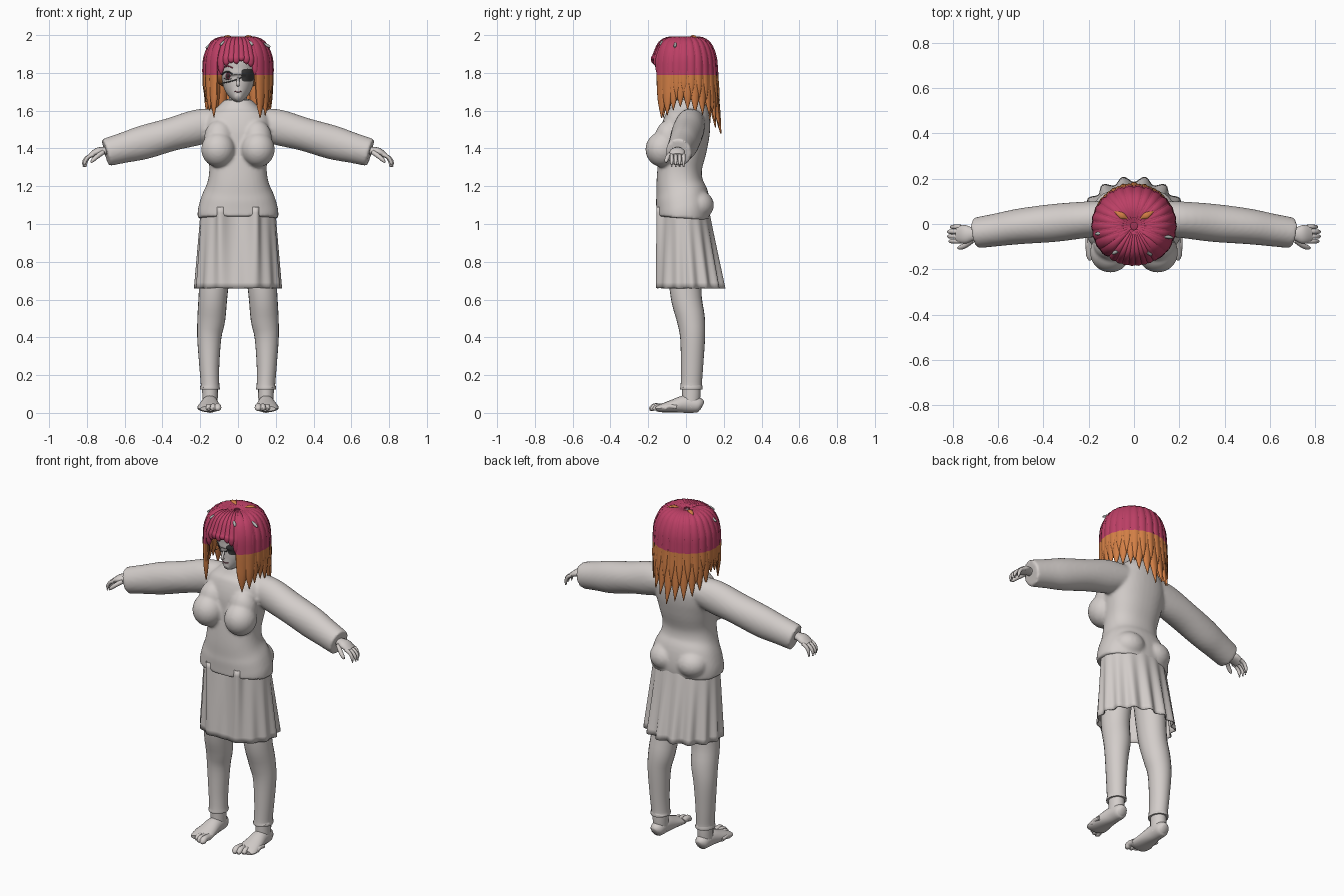
import bpy, bmesh, math, random
from mathutils import Vector, Matrix
from mathutils.bvhtree import BVHTree

random.seed(4)
if "Cube" in bpy.data.objects:
    bpy.data.objects.remove(bpy.data.objects["Cube"])
X, Y, Z = Vector((1, 0, 0)), Vector((0, 1, 0)), Vector((0, 0, 1))


def material(name, colour):
    m = bpy.data.materials.new(name)
    m.use_nodes = True
    m.diffuse_color = (*colour, 1)
    m.node_tree.nodes["Principled BSDF"].inputs["Base Color"].default_value = (*colour, 1)
    return m


GREY = material("pale grey", (0.65, 0.61, 0.59))
PINK = material("magenta", (0.50, 0.05, 0.13))
ORANGE = material("orange", (0.64, 0.21, 0.06))
DARK = material("charcoal", (0.05, 0.05, 0.05))
WINE = material("dark wine", (0.13, 0.03, 0.05))
CLIP = material("clip grey", (0.45, 0.47, 0.46))


def spline(rows, steps):
    """Catmull-Rom through rows of numbers."""
    out = []
    for i in range(len(rows) - 1):
        p = [rows[max(i - 1, 0)], rows[i], rows[i + 1], rows[min(i + 2, len(rows) - 1)]]
        for k in range(steps):
            t = k / steps
            out.append([b + 0.5 * t * (c - a + t * (2 * a - 5 * b + 4 * c - d + t * (3 * (b - c) + d - a)))
                        for a, b, c, d in zip(*p)])
    return out + [list(rows[-1])]


def tube(bm, rows, hint, seg=16, power=1.0, steps=4):
    """Loft of ellipses; each row is x, y, z, radius along side, radius along up."""
    rows = spline(rows, steps)
    mid = [Vector(r[:3]) for r in rows]
    loops = []
    for i, r in enumerate(rows):
        t = (mid[min(i + 1, len(mid) - 1)] - mid[max(i - 1, 0)]).normalized()
        side = hint.cross(t).normalized()
        up = t.cross(side)
        loop = []
        for k in range(seg):
            c, s = math.cos(k * math.tau / seg), math.sin(k * math.tau / seg)
            c, s = [math.copysign(abs(v) ** power, v) for v in (c, s)]
            loop.append(bm.verts.new(mid[i] + side * max(r[3], 0.001) * c + up * max(r[4], 0.001) * s))
        loops.append(loop)
    for a, b in zip(loops, loops[1:]):
        for k in range(seg):
            bm.faces.new((a[k], a[k - 1], b[k - 1], b[k]))
    bm.faces.new(loops[0])
    bm.faces.new(loops[-1])


def blob(bm, centre, radii):
    bmesh.ops.create_uvsphere(bm, u_segments=24, v_segments=14, radius=1,
                              matrix=Matrix.Translation(centre) @ Matrix.Diagonal((*radii, 1)))


def flip(rows, s):
    return [(s * r[0], *r[1:]) for r in rows]


def body_rows(rows):
    """z, half width, front y, back y -> tube rows."""
    return [(0, (f + b) / 2, z, w, (b - f) / 2) for z, w, f, b in rows]


def finish(name, bm, mats, rule=None):
    bmesh.ops.recalc_face_normals(bm, faces=bm.faces)
    for f in bm.faces:
        f.smooth = True
        if rule:
            f.material_index = rule(f.calc_center_median())
    me = bpy.data.meshes.new(name)
    bm.to_mesh(me)
    bm.free()
    me.set_sharp_from_angle(angle=math.radians(50))
    for m in mats:
        me.materials.append(m)
    ob = bpy.data.objects.new(name, me)
    bpy.context.scene.collection.objects.link(ob)
    return ob


# Top: torso, bust, hips and sleeves fused into one smooth skin
bm = bmesh.new()
tube(bm, body_rows([(1.03, .214, -.157, .125), (1.08, .212, -.157, .13), (1.15, .192, -.16, .118),
                    (1.22, .162, -.157, .09), (1.30, .152, -.15, .085), (1.40, .165, -.14, .11),
                    (1.48, .18, -.135, .125), (1.55, .172, -.115, .13), (1.60, .13, -.09, .12),
                    (1.66, .068, -.06, .085)]), Y, 40, 0.88)
for s in (-1, 1):
    blob(bm, (s * .105, -.125, 1.395), (.09, .09, .094))
    blob(bm, (s * .1, -.09, 1.45), (.08, .075, .1))
    blob(bm, (s * .088, .06, 1.1), (.092, .088, .08))
    tube(bm, flip([(.06, .03, 1.54, .075, .07), (.2, .02, 1.515, .08, .094), (.35, .005, 1.475, .084, .088),
                   (.5, -.01, 1.432, .079, .09), (.6, -.025, 1.405, .073, .081),
                   (.7, -.04, 1.378, .068, .074)], s), Z, 28)
top = finish("top_with_sleeves", bm, [GREY])
mod = top.modifiers.new("fuse", "REMESH")
mod.mode, mod.voxel_size, mod.use_smooth_shade = "VOXEL", 0.009, True
mod = top.modifiers.new("soften", "SMOOTH")
mod.factor, mod.iterations = 0.5, 5

# Skirt with pleats, deepest at the hem and the back
bm = bmesh.new()
N, ROWS, loops = 120, 14, []
for j in range(ROWS + 1):
    t = j / ROWS
    loop = []
    for k in range(N):
        a = (k / N - 0.5) * math.tau
        back = (1 - math.cos(a)) / 2
        r = 0.014 * t * math.cos(15 * a) * (0.3 + 0.7 * back)
        r += 0.034 * (1 - t) * math.exp(-((abs(a) - 0.45) / 0.13) ** 2)
        r -= 0.02 * math.exp(-(a / 0.25) ** 2)
        loop.append(bm.verts.new(((.197 + .028 * t + r) * math.sin(a),
                                  -.01 + .024 * t - (.13 + .055 * t + r) * math.cos(a), 1.09 - .43 * t)))
    loops.append(loop)
for a, b in zip(loops, loops[1:]):
    for k in range(N):
        bm.faces.new((a[k], a[k - 1], b[k - 1], b[k]))
skirt = finish("pleated_skirt", bm, [GREY])
skirt.modifiers.new("cloth", "SOLIDIFY").thickness = 0.006

for s, label in ((-1, "right"), (1, "left")):
    # Trouser leg with a cuff
    bm = bmesh.new()
    tube(bm, flip([(.105, 0, .95, .09, .1), (.13, -.002, .65, .077, .084), (.141, .025, .5, .074, .075),
                   (.152, .035, .4, .064, .066), (.152, .032, .25, .053, .059), (.148, .028, .15, .049, .056),
                   (.148, .028, .135, .053, .06), (.148, .028, .125, .052, .059)], s), Y, 24)
    finish(label + "_leg", bm, [GREY])

    # Bare foot with five toes
    bm = bmesh.new()
    tube(bm, flip([(.148, .028, .15, .042, .048), (.148, .028, .09, .041, .048),
                   (.148, .025, .03, .04, .045)], s), Y)
    tube(bm, flip([(.148, .086, .035, .018, .022), (.148, .066, .042, .038, .04), (.149, 0, .047, .044, .047),
                   (.152, -.07, .036, .056, .034), (.152, -.13, .025, .061, .022),
                   (.15, -.155, .022, .05, .014)], s), Z)
    for i in range(5):
        x, r, y = .107 + .024 * i, .018 - .0017 * i, -.182 + .009 * i * i / 2
        tube(bm, flip([(x, y + .06, .03, r, r), (x, y + .02, .034, r, r), (x, y, .024, r, r * .9),
                       (x, y - .012, .02, r * .4, r * .4)], s), Z, 10)
    finish(label + "_foot", bm, [GREY])

    # Relaxed hand with curled fingers
    bm = bmesh.new()
    tube(bm, flip([(.67, -.045, 1.385, .024, .022), (.71, -.045, 1.388, .028, .02), (.745, -.046, 1.382, .041, .021),
                   (.782, -.045, 1.362, .036, .013)], s), Z)
    for i in range(4):
        y, reach = -.013 - .021 * i, (0, .012, .012, .006)[i]
        tube(bm, flip([(.765, y, 1.368, .01, .011), (.79 + reach / 2, y, 1.355, .01, .01),
                       (.804 + reach, y, 1.33, .009, .009), (.806 + reach, y, 1.303, .004, .004)], s), Z, 10)
    tube(bm, flip([(.715, -.07, 1.38, .014, .013), (.745, -.094, 1.358, .012, .012),
                   (.768, -.104, 1.338, .01, .01), (.778, -.105, 1.325, .004, .004)], s), Z, 10)
    finish(label + "_hand", bm, [GREY])

# Neck, head, nose and ears
bm = bmesh.new()
tube(bm, [(0, .02, 1.6, .06, .06), (0, .01, 1.66, .047, .047), (0, 0, 1.74, .047, .047)], Y)
finish("neck", bm, [GREY])
bm = bmesh.new()
tube(bm, body_rows([(1.668, .014, -.125, -.1), (1.677, .03, -.135, -.06), (1.70, .056, -.14, .0),
                    (1.74, .08, -.142, .07), (1.79, .094, -.14, .1), (1.84, .102, -.14, .12),
                    (1.89, .1, -.13, .12), (1.94, .07, -.09, .09)]), Y, 32)
head = finish("head", bm, [GREY])
bvh = BVHTree.FromPolygons([v.co for v in head.data.vertices], [p.vertices for p in head.data.polygons])
bm = bmesh.new()
tube(bm, [(0, -.134, 1.775, .006, .005), (0, -.146, 1.75, .008, .009), (0, -.148, 1.738, .009, .009),
          (0, -.138, 1.732, .006, .005)], Y, 10)
finish("nose", bm, [GREY])


def on_face(x, z, lift):
    hit = bvh.ray_cast(Vector((x, -1, z)), Y)[0]
    return Vector((x, (hit.y if hit else -.1) - lift, z))


def stroke(name, pts, r, mat):
    bm = bmesh.new()
    tube(bm, [(*on_face(x, z, .001), r, r) for x, z in spline(pts, 4)], Y + X * .3, 6, steps=1)
    finish(name, bm, [mat])


def plate(name, cx, cz, w, h, power, mat, lift):
    """Thin rounded patch that follows the face."""
    bm = bmesh.new()
    rings = []
    for k in (1, .66, .33):
        ring = []
        for i in range(28):
            c, s = [math.copysign(abs(v) ** power, v) for v in
                    (math.cos(i * math.tau / 28), math.sin(i * math.tau / 28))]
            ring.append(bm.verts.new(on_face(cx + k * w * c, cz + k * h * s, lift)))
        rings.append(ring)
    for a, b in zip(rings, rings[1:]):
        for i in range(28):
            bm.faces.new((a[i], a[i - 1], b[i - 1], b[i]))
    bm.faces.new(rings[-1])
    finish(name, bm, [mat])


plate("eye_patch", .051, 1.788, .034, .034, 0.55, DARK, .006)
plate("iris", -.053, 1.784, .013, .018, 1, WINE, .002)
plate("pupil", -.053, 1.784, .006, .01, 1, DARK, .004)
stroke("upper_lash", [(-.084, 1.79), (-.07, 1.803), (-.05, 1.806), (-.03, 1.793)], .004, DARK)
stroke("lower_lash", [(-.076, 1.772), (-.055, 1.764), (-.036, 1.77)], .002, DARK)
stroke("eyebrow", [(-.082, 1.826), (-.055, 1.836), (-.028, 1.826)], .003, PINK)
stroke("patch_strap", [(.03, 1.782), (-.0, 1.768), (-.04, 1.755), (-.085, 1.745)], .003, DARK)
stroke("mouth", [(-.018, 1.702), (0, 1.699), (.018, 1.702)], .0025, WINE)

# Hair: overlapping tapered locks running from the crown to ragged tips
bm = bmesh.new()
blob(bm, (0, .025, 1.84), (.158, .125, .13))


def lock(angle, tip, width, out=0.0, thick=.016):
    a = math.radians(angle)
    flare = 0.2 * max(0, -math.cos(a))
    rows = [(.1, 1.972, .3), (.42, 1.983, .5), (.72, 1.955, .85), (.9, 1.89, 1)]
    rows += [(.94 + flare * k * k * (1.89 - tip) / .4, 1.89 + (tip - 1.89) * k, w)
             for k, w in ((.25, 1), (.5, .95), (.75, .7), (1, .04))]
    path = [((f + out) * .18 * math.sin(a), -.008 - (f + out) * .168 * math.cos(a), z,
             thick * min(1, w + .15), width * w) for f, z, w in rows]
    tube(bm, path, Vector((math.cos(a), math.sin(a), 0)), 10, steps=3)


for i in range(19):                      # long outer layer
    ang = 54 + i * 14
    back = max(0, -math.cos(math.radians(ang)))
    lock(ang, 1.625 - .13 * back ** 2 + random.uniform(-.03, .03), .031)
for i in range(18):                      # shorter layer over it
    ang = 61 + i * 14
    lock(ang, 1.67 - .06 * max(0, -math.cos(math.radians(ang))) + random.uniform(-.03, .03), .026, .02)
for ang, tip, w in ((42, 1.56, .036), (56, 1.575, .034), (-47, 1.565, .03), (-60, 1.6, .032)):
    lock(ang, tip, w, .03)               # long locks framing the face
for ang, tip in ((-31, 1.79), (-21, 1.835), (-12, 1.85), (-3, 1.845), (6, 1.86), (15, 1.845), (23, 1.83), (32, 1.78)):
    lock(ang, tip, .021, .02)            # fringe
bmesh.ops.bisect_plane(bm, geom=bm.verts[:] + bm.edges[:] + bm.faces[:], plane_co=(0, 0, 1.79), plane_no=Z)
finish("hair", bm, [PINK, ORANGE], lambda c: 0 if c.z > 1.79 else 1)

# Small ornaments on the crown and hair clips
for s in (-1, 1):
    bm = bmesh.new()
    tube(bm, [(s * .03, .025, 1.985, .004, .004), (s * .055, .038, 1.994, .014, .006),
              (s * .085, .055, 1.985, .003, .003)], Z, 10)
    finish("crown_tuft", bm, [ORANGE])
for i, (x, y, z) in enumerate(((.07, -.125, 1.955), (-.085, -.12, 1.955), (.155, -.055, 1.945), (-.155, -.04, 1.94))):
    bm = bmesh.new()
    tube(bm, [(x * .85, y, z + .012, .006, .006), (x, y * 1.05, z, .008, .008),
              (x * 1.1, y * 1.1, z - .008, .005, .005)], Z, 8)
    finish("hair_clip_%d" % (i + 1), bm, [CLIP])
